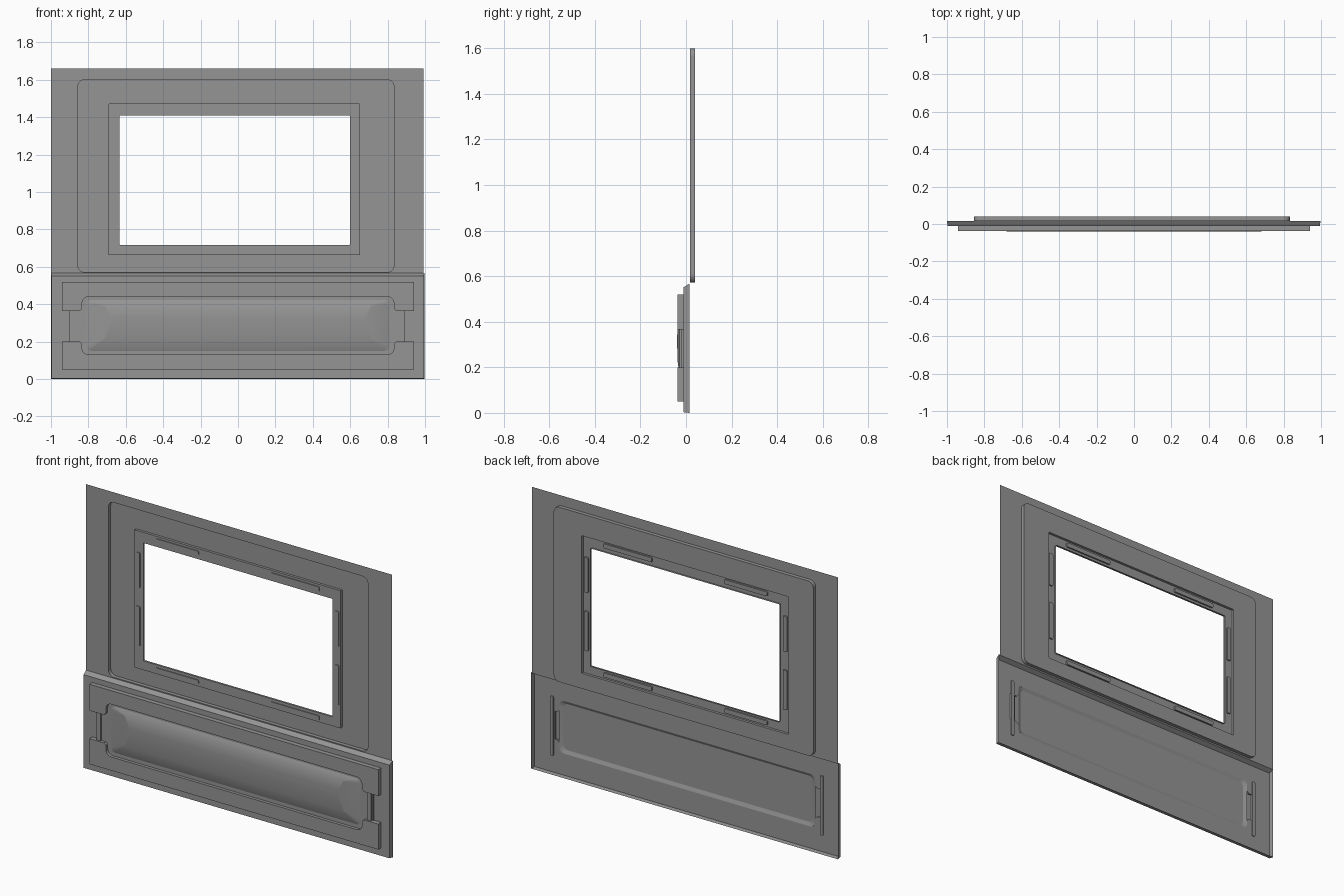
import bpy, bmesh, math

old = bpy.data.objects.get("Cube")
if old:
    bpy.data.objects.remove(old)

grey = bpy.data.materials.new("plain_grey")
grey.use_nodes = True
colour = (0.3, 0.3, 0.3, 1)
grey.diffuse_color = colour
grey.node_tree.nodes["Principled BSDF"].inputs["Base Color"].default_value = colour


def finish(name, bm, solid=True):
    bmesh.ops.remove_doubles(bm, verts=bm.verts, dist=0.0002)
    if solid:
        bmesh.ops.recalc_face_normals(bm, faces=bm.faces)
    mesh = bpy.data.meshes.new(name)
    bm.to_mesh(mesh)
    bm.free()
    mesh.materials.append(grey)
    obj = bpy.data.objects.new(name, mesh)
    bpy.context.collection.objects.link(obj)
    return obj


def rounded(x0, x1, z0, z1, r=0.0, steps=5):
    """Rectangle outline with rounded corners, as (x, z) points."""
    points = []
    corners = [(x1 - r, z1 - r), (x0 + r, z1 - r), (x0 + r, z0 + r), (x1 - r, z0 + r)]
    for i, (cx, cz) in enumerate(corners):
        for k in range(steps + 1):
            a = math.pi / 2 * (i + k / steps)
            points.append((cx + r * math.cos(a), cz + r * math.sin(a)))
    return points


def loft(bm, rings, cap=False):
    """Join successive (outline, y) rings with faces; return the last ring."""
    loops = [[bm.verts.new((x, y, z)) for x, z in pts] for pts, y in rings]
    for a, b in zip(loops, loops[1:]):
        n = len(a)
        for i in range(n):
            j = (i + 1) % n
            bm.faces.new((a[i], a[j], b[j], b[i]))
    if cap:
        bm.faces.new(loops[-1])
    return loops[-1]


def prism(name, pts, y0, y1):
    bm = bmesh.new()
    last = loft(bm, [(pts, y0), (pts, y1)], cap=True)
    bm.faces.new([bm.verts.new((x, y0, z)) for x, z in pts])
    return finish(name, bm)


SHEET, REAR, RIM = 0.017, 0.039, 0.024
LOW, FLOOR, FRONT = -0.011, -0.02, -0.038

# Upper sheet: pressed-back field, pressed-forward window rim, turned lip
bm = bmesh.new()
hole = rounded(-0.633, 0.598, 0.716, 1.41, 0.006)
rim = rounded(-0.693, 0.652, 0.662, 1.472, 0.004)
field = rounded(-0.856, 0.834, 0.572, 1.6, 0.035)
loft(bm, [(rounded(-1, 0.992, 0.563, 1.66), SHEET), (field, SHEET), (field, REAR),
          (rim, REAR), (rim, RIM), (hole, RIM), (hole, REAR - 0.003)])
finish("upper_panel", bm)

# Raised clips around the window rim
for x0, x1 in ((-0.55, -0.272), (0.2, 0.515)):
    for z in (0.687, 1.446):
        prism("rim_clip", rounded(x0, x1, z - 0.013, z + 0.013, 0.006, 3), RIM - 0.005, RIM + 0.009)
for x in (-0.666, 0.629):
    for z0, z1 in ((0.797, 1.03), (1.139, 1.347)):
        prism("rim_clip", rounded(x - 0.013, x + 0.013, z0, z1, 0.006, 3), RIM - 0.005, RIM + 0.009)

# Lower panel: open-backed shell with a pocket that is notched at both ends
half = [(0.94, 0.05), (0.94, 0.2), (0.893, 0.2), (0.893, 0.365), (0.94, 0.365), (0.94, 0.52)]
pocket = half + [(-x, z) for x, z in reversed(half)]
bm = bmesh.new()
edge = loft(bm, [(rounded(-1, 0.997, 0, 0.567), 0.015), (rounded(-0.997, 0.994, 0.003, 0.551), LOW)])
bmesh.ops.remove_doubles(bm, verts=bm.verts, dist=0.0002)
border = [e for e in bm.edges if all(abs(v.co.y - LOW) < 0.001 for v in e.verts)]
wall = loft(bm, [(pocket, LOW), (pocket, FLOOR)], cap=True)
inner = [e for e in bm.edges if e not in border and all(abs(v.co.y - LOW) < 0.001 for v in e.verts)]
bmesh.ops.triangle_fill(bm, use_beauty=True, use_dissolve=False, edges=border + inner,
                        normal=(0, -1, 0))
finish("lower_panel", bm)

# Armrest frame: upper and lower brackets wrapped around the pad
PAD_X, PAD_LOW, PAD_HIGH, R = 0.834, 0.13, 0.44, 0.035


def bracket(name, outer, notch, inner, sign):
    arc = [(PAD_X - R + R * math.cos(a), inner + sign * (R * math.sin(a) - R))
           for a in (math.pi / 8 * k for k in range(5))]
    side = [(0.94, outer), (0.94, notch), (PAD_X + 0.012, notch), (PAD_X, notch + sign * 0.012)] + arc
    prism(name, side + [(-x, z) for x, z in reversed(side)], LOW, FRONT)


bracket("armrest_upper_frame", 0.52, 0.365, PAD_HIGH, 1)
bracket("armrest_lower_frame", 0.05, 0.2, PAD_LOW, -1)

# Padded centre with sloping sides
bm = bmesh.new()
loft(bm, [(rounded(-PAD_X, PAD_X, PAD_LOW, PAD_HIGH, R), LOW),
          (rounded(-0.82, 0.82, 0.142, 0.43, 0.03), -0.016),
          (rounded(-0.8, 0.8, 0.16, 0.415, 0.02), -0.024),
          (rounded(-0.715, 0.715, 0.215, 0.395, 0.006), -0.036),
          (rounded(-0.68, 0.68, 0.3, 0.33, 0.004), -0.039)], cap=True)
pad = finish("armrest_pad", bm)

# End bars, in front and inside the rear pocket
for s in (-1, 1):
    x = s * 0.88 - 0.008
    prism("end_bar", rounded(x - 0.013, x + 0.013, 0.2, 0.365), LOW, -0.028)
    x = s * 0.878
    prism("rear_bar", rounded(x - 0.01, x + 0.01, 0.1, 0.45, 0.006, 3), FLOOR, LOW + 0.006)

# Soft shading on the pad only
bpy.ops.object.select_all(action="DESELECT")
pad.select_set(True)
bpy.context.view_layer.objects.active = pad
bpy.ops.object.shade_smooth_by_angle(angle=math.radians(20))
